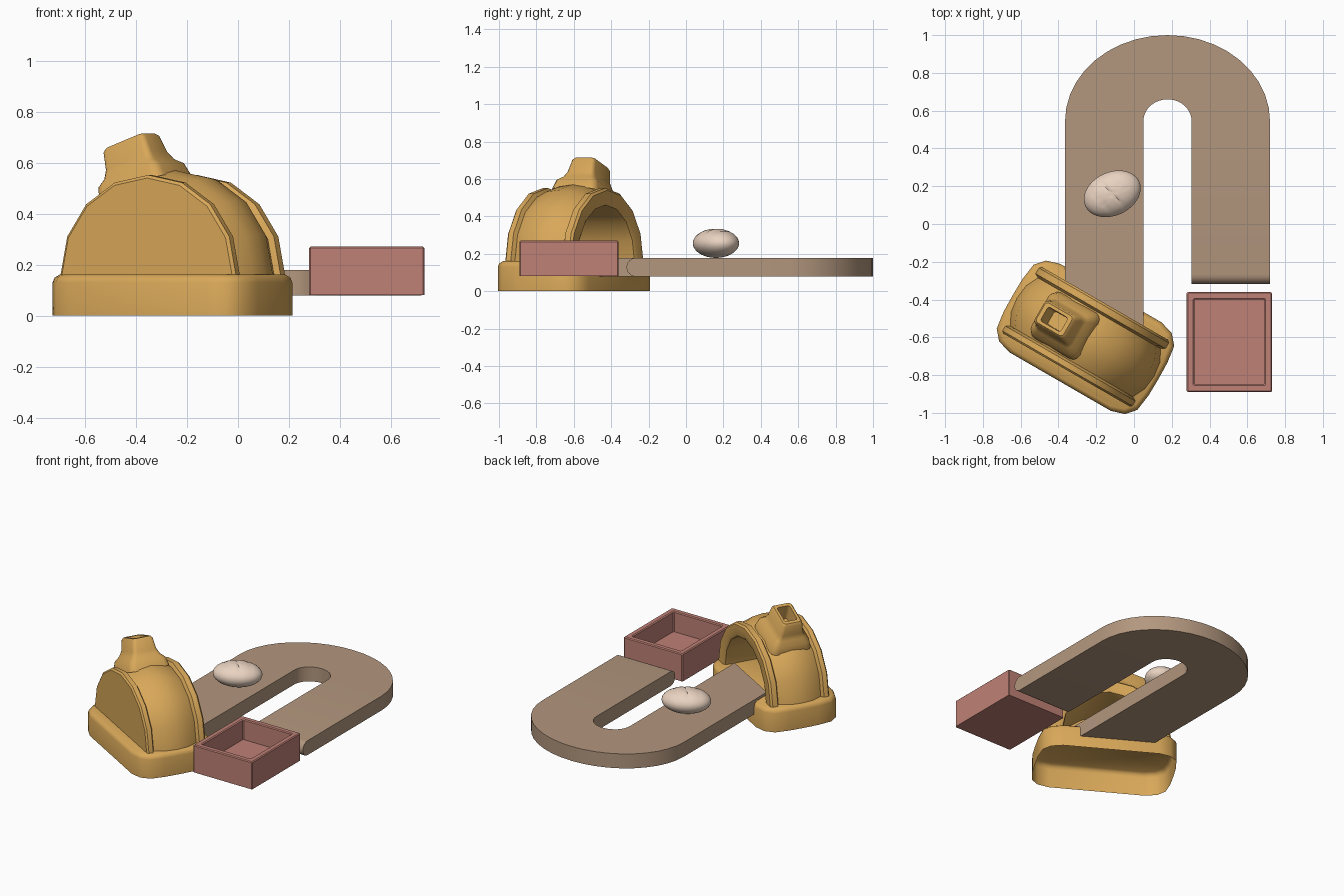
import bpy, bmesh, math
from mathutils import Matrix, Vector

if "Cube" in bpy.data.objects:
    bpy.data.objects.remove(bpy.data.objects["Cube"])


def material(name, rgb):
    m = bpy.data.materials.new(name)
    m.diffuse_color = (*rgb, 1)
    m.use_nodes = True
    m.node_tree.nodes["Principled BSDF"].inputs["Base Color"].default_value = m.diffuse_color
    return m


CLAY = material("clay", (0.69, 0.39, 0.10))
BELT = material("belt", (0.45, 0.31, 0.21))
CRATE = material("crate", (0.52, 0.22, 0.18))
DOUGH = material("dough", (0.82, 0.65, 0.53))


def finish(name, bm, mat, matrix=Matrix(), angle=40):
    bmesh.ops.remove_doubles(bm, verts=bm.verts, dist=1e-5)
    bmesh.ops.recalc_face_normals(bm, faces=bm.faces)
    me = bpy.data.meshes.new(name)
    bm.to_mesh(me)
    bm.free()
    me.shade_smooth()
    me.set_sharp_from_angle(angle=math.radians(angle))
    me.materials.append(mat)
    ob = bpy.data.objects.new(name, me)
    ob.matrix_world = matrix
    bpy.context.collection.objects.link(ob)
    return ob


def loft(rings, closed=True, cap_start=False, cap_end=False):
    """Skin a list of equally sized point rings."""
    bm = bmesh.new()
    vs = [[bm.verts.new(p) for p in r] for r in rings]
    n = len(rings[0])
    for a, b in zip(vs, vs[1:]):
        for i in range(n if closed else n - 1):
            j = (i + 1) % n
            bm.faces.new((a[i], a[j], b[j], b[i]))
    if cap_start:
        bm.faces.new(vs[0])
    if cap_end:
        bm.faces.new(vs[-1])
    return bm


def rounded_rect(a, b, r, z, steps=3):
    pts = []
    for k, (sx, sy) in enumerate(((1, 1), (-1, 1), (-1, -1), (1, -1))):
        for i in range(steps + 1):
            t = math.pi / 2 * (k + i / steps)
            pts.append((sx * (a - r) + r * math.cos(t), sy * (b - r) + r * math.sin(t), z))
    return pts


# The oven is turned 30 degrees so its mouth faces the belt
CX, CY, FLOOR = -0.257, -0.60, 0.16
OVEN = Matrix.Translation((CX, CY, 0)) @ Matrix.Rotation(math.radians(-30), 4, 'Z')

# Oven plinth: bulged outline, rounded upper edge, open underneath
quarter = [(0.445, 0), (0.443, 0.1), (0.43, 0.195), (0.385, 0.247), (0.31, 0.27)]
half = quarter + [(-x, y) for x, y in reversed(quarter)]
outline = half + [(x, -y) for x, y in half[-2:0:-1]]


def plinth_ring(inset, z):
    return [(x * (1 - inset / 0.445), y * (1 - inset / 0.27), z) for x, y in outline]


finish("oven_plinth", loft([plinth_ring(0, 0), plinth_ring(0, 0.13), plinth_ring(0.006, 0.148),
                            plinth_ring(0.022, FLOOR)], cap_end=True), CLAY, OVEN)

# Oven vault: profile (depth, radius) swept through a half circle, rim at each end
profile = [(-0.2, 0), (-0.2, 0.385), (-0.19, 0.397), (-0.16, 0.397), (-0.147, 0.375),
           (-0.08, 0.408), (0, 0.418), (0.08, 0.408), (0.147, 0.375), (0.16, 0.397),
           (0.195, 0.397), (0.207, 0.385), (0.207, 0.32), (0.198, 0.305), (0.17, 0.30),
           (-0.13, 0.30), (-0.13, 0)]
SEG = 8
vault = [[(r * math.cos(math.pi * i / SEG), v, FLOOR + r * 0.985 * math.sin(math.pi * i / SEG))
          for v, r in profile] for i in range(SEG + 1)]
finish("oven_vault", loft(vault, closed=False), CLAY, OVEN)

# Chimney: flared square pipe leaning outwards, hollow at the top
stack = [(0.36, 0.155, 0.14), (0.415, 0.145, 0.125), (0.44, 0.12, 0.10), (0.475, 0.108, 0.082),
         (0.545, 0.10, 0.07), (0.558, 0.088, 0.06), (0.558, 0.065, 0.043), (0.45, 0.06, 0.04)]
lean = OVEN @ Matrix.Translation((0, 0, FLOOR)) @ Matrix.Rotation(math.radians(-20), 4, 'Y')
finish("chimney", loft([rounded_rect(a, b, min(a, b) * 0.3, z) for z, a, b in stack],
                       cap_end=True), CLAY, lean)

# Conveyor: U-shaped slab, mitred in the oven mouth, rounded at the free end
X0, X1, X2, X3, BEND = -0.365, 0.05, 0.305, 0.72, 0.545
ZM, ZR = 0.128, 0.05


def mouth_y(x, depth=0.15):
    return CY + (depth - 0.5 * (x - CX)) / 0.866


def section(p_out, p_in, hz):
    return [(*p_out, ZM - hz), (*p_out, ZM + hz), (*p_in, ZM + hz), (*p_in, ZM - hz)]


rows = [section((X0, mouth_y(X0)), (X1, mouth_y(X1)), ZR)]
mid, r_out, r_in = (X0 + X3) / 2, (X3 - X0) / 2, (X2 - X1) / 2
N = 20
for i in range(N + 1):
    t = math.pi * (1 - i / N)
    c, s = math.cos(t), math.sin(t)
    rows.append(section((mid + r_out * c, BEND + 0.455 * s), (mid + r_in * c, BEND + 0.115 * s), ZR))
for i in range(7):
    t = math.pi / 2 * i / 6
    y = -0.268 - ZR * math.sin(t)
    rows.append(section((X3, y), (X2, y), max(ZR * math.cos(t), 0.0005)))
finish("conveyor_belt", loft(rows, cap_start=True, cap_end=True), BELT)

# Crate at the end of the conveyor
BW, BD = 0.226, 0.265
crate = [(BW, BD, 0.08), (BW, BD, 0.264), (BW - 0.006, BD - 0.006, 0.27),
         (BW - 0.034, BD - 0.034, 0.27), (BW - 0.04, BD - 0.04, 0.264), (BW - 0.04, BD - 0.04, 0.13)]
finish("crate", loft([rounded_rect(a, b, 0.006, z, 1) for a, b, z in crate],
                     cap_start=True, cap_end=True), CRATE,
       Matrix.Translation((0.505, -0.625, 0)), 30)

# Loaf: ellipsoid with shallow slanted scores on top
bm = bmesh.new()
bmesh.ops.create_uvsphere(bm, u_segments=48, v_segments=24, radius=1)
for v in bm.verts:
    x, y, z = v.co
    score = max(0, math.cos(13 * (x + 0.25 * y))) ** 6 * max(0, z) * max(0, 1 - x * x)
    v.co = Vector((0.157 * x, 0.115 * y, 0.078 * z - 0.006 * score))
finish("loaf", bm, DOUGH, Matrix.Translation((-0.115, 0.16, 0.256))
       @ Matrix.Rotation(math.radians(25), 4, 'Z'))
